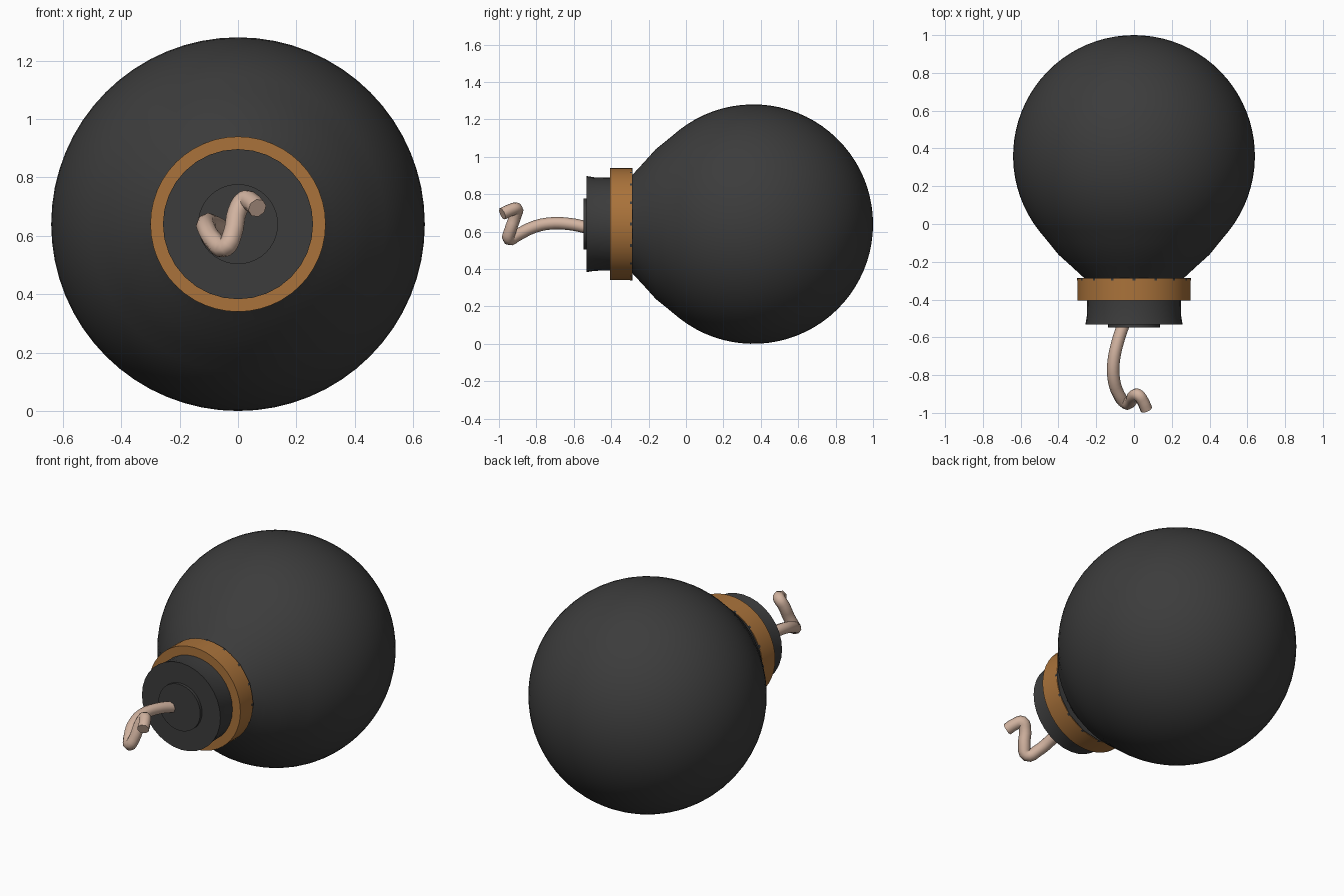
import bpy, bmesh, math
from mathutils import Vector

cube = bpy.data.objects.get("Cube")
if cube:
    bpy.data.objects.remove(cube, do_unlink=True)

AXIS_Z = 0.64  # height of the axis running front to back


def material(name, rgb):
    m = bpy.data.materials.new(name)
    m.use_nodes = True
    colour = (*rgb, 1.0)
    m.diffuse_color = colour
    bsdf = next(n for n in m.node_tree.nodes if n.type == "BSDF_PRINCIPLED")
    bsdf.inputs["Base Color"].default_value = colour
    bsdf.inputs["Roughness"].default_value = 0.7
    return m


iron = material("dark iron", (0.045, 0.045, 0.045))
brass = material("brass brown", (0.40, 0.17, 0.043))
cord = material("pale cord", (0.64, 0.45, 0.35))


def finish(obj, mat, angle=35):
    obj.data.materials.append(mat)
    bpy.ops.object.select_all(action="DESELECT")
    obj.select_set(True)
    bpy.context.view_layer.objects.active = obj
    bpy.ops.object.shade_smooth_by_angle(angle=math.radians(angle))


def lathe(name, profile, mat, sides=48, closed=False):
    """Spin (radius, y) points around the front-to-back axis."""
    bm = bmesh.new()
    verts = [bm.verts.new((r, y, AXIS_Z)) for r, y in profile]
    pairs = list(zip(verts, verts[1:]))
    if closed:
        pairs.append((verts[-1], verts[0]))
    edges = [bm.edges.new(p) for p in pairs]
    bmesh.ops.spin(bm, geom=verts + edges, cent=(0, 0, AXIS_Z), axis=(0, 1, 0),
                   angle=math.tau, steps=sides, use_duplicate=False)
    bmesh.ops.remove_doubles(bm, verts=bm.verts, dist=0.0005)
    bmesh.ops.recalc_face_normals(bm, faces=bm.faces)
    mesh = bpy.data.meshes.new(name)
    bm.to_mesh(mesh)
    bm.free()
    obj = bpy.data.objects.new(name, mesh)
    bpy.context.collection.objects.link(obj)
    finish(obj, mat)
    return obj


# Round body: sphere that flares softly into the neck
R, CY, steps = 0.64, 0.36, 28
arc = [(R * math.sin(a), CY + R * math.cos(a))
       for a in (math.radians(128) * i / steps for i in range(steps + 1))]
lathe("body", arc + [(0.45, -0.1), (0.4, -0.162), (0.33, -0.225),
                     (0.265, -0.285), (0, -0.285)], iron, 64)

# Neck with a slight waist, and the raised plug on its face
lathe("neck", [(0, -0.28), (0.25, -0.28), (0.248, -0.42), (0.25, -0.49),
               (0.257, -0.532), (0, -0.532)], iron, 32)
lathe("plug", [(0, -0.52), (0.137, -0.52), (0.137, -0.549), (0, -0.549)], iron, 40)

# Band around the neck, with a coarse flange showing through its back edge
lathe("band", [(0.24, -0.288), (0.3, -0.288), (0.3, -0.406), (0.24, -0.406)],
      brass, 48, closed=True)
lathe("flange", [(0, -0.3), (0.301, -0.3), (0.301, -0.285), (0, -0.285)], iron, 16)

# Twisting fuse
path = [(-0.055, -0.53, 0.622), (-0.085, -0.62, 0.64), (-0.108, -0.73, 0.643),
        (-0.107, -0.82, 0.622), (-0.082, -0.9, 0.582), (-0.045, -0.948, 0.56),
        (-0.018, -0.938, 0.61), (-0.002, -0.912, 0.685), (0.022, -0.905, 0.722),
        (0.046, -0.937, 0.715), (0.066, -0.982, 0.695)]
curve = bpy.data.curves.new("fuse", "CURVE")
curve.dimensions = "3D"
curve.bevel_depth = 0.033
curve.bevel_resolution = 2
curve.resolution_u = 4
curve.use_fill_caps = True
spline = curve.splines.new("BEZIER")
spline.bezier_points.add(len(path) - 1)
for point, co in zip(spline.bezier_points, path):
    point.co = Vector(co)
    point.handle_left_type = point.handle_right_type = "AUTO"
fuse = bpy.data.objects.new("fuse", curve)
bpy.context.collection.objects.link(fuse)
bpy.ops.object.select_all(action="DESELECT")
fuse.select_set(True)
bpy.context.view_layer.objects.active = fuse
bpy.ops.object.convert(target="MESH")
finish(bpy.context.view_layer.objects.active, cord, 50)
